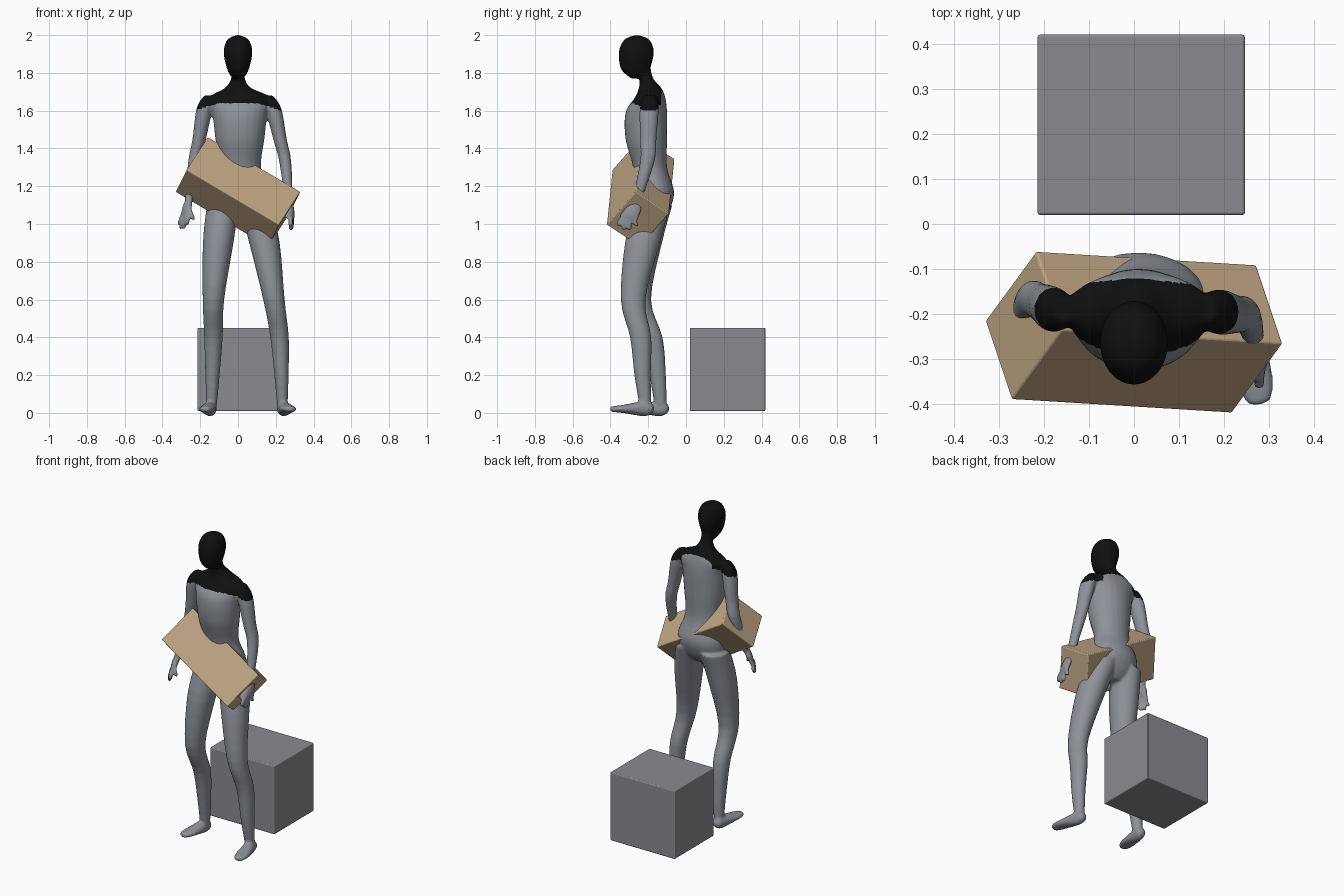
import bpy, bmesh, math
from mathutils import Vector, Matrix

if "Cube" in bpy.data.objects:
    bpy.data.objects.remove(bpy.data.objects["Cube"], do_unlink=True)

RIGHT, BACK, UP = Vector((1, 0, 0)), Vector((0, 1, 0)), Vector((0, 0, 1))


def material(name, red, green, blue):
    mat = bpy.data.materials.new(name)
    mat.use_nodes = True
    mat.diffuse_color = (red, green, blue, 1)
    shader = mat.node_tree.nodes["Principled BSDF"]
    shader.inputs["Base Color"].default_value = mat.diffuse_color
    return mat


body_grey = material("body grey", .27, .29, .32)
hood_black = material("hood black", .005, .005, .005)
carton_tan = material("carton tan", .52, .38, .23)
block_grey = material("block grey", .25, .26, .28)


def link_mesh(name, mesh):
    obj = bpy.data.objects.new(name, mesh)
    bpy.context.collection.objects.link(obj)
    return obj


def smooth_curve(before, start, end, after, t):
    """Point on a curve that passes through start and end."""
    tangent_in, tangent_out = (end - before) / 2, (after - start) / 2
    ease = t * t * (3 - 2 * t)
    return (start + (end - start) * ease + tangent_in * t * (1 - t) ** 2
            - tangent_out * t * t * (1 - t))


def loft(bm, sections, u=RIGHT, v=BACK, sides=24, steps=4):
    """Closed tube through elliptical sections (x, y, z, radius_u, radius_v)."""
    padded = [sections[0], *sections, sections[-1]]
    rows = []
    for four in zip(padded, padded[1:], padded[2:], padded[3:]):
        for step in range(steps):
            rows.append([smooth_curve(*values, step / steps) for values in zip(*four)])
    rows.append(sections[-1])
    rings = []
    for x, y, z, radius_u, radius_v in rows:
        ring = []
        for k in range(sides):
            angle = math.tau * k / sides
            offset = u * radius_u * math.cos(angle) + v * radius_v * math.sin(angle)
            ring.append(bm.verts.new(Vector((x, y, z)) + offset))
        rings.append(ring)
    faces = [bm.faces.new(rings[0]), bm.faces.new(rings[-1])]
    for lower, upper in zip(rings, rings[1:]):
        for k in range(sides):
            faces.append(bm.faces.new((lower[k - 1], lower[k], upper[k], upper[k - 1])))
    bmesh.ops.recalc_face_normals(bm, faces=faces)


def limb(bm, joints, radii, depth):
    loft(bm, [(*joint, r, r * depth) for joint, r in zip(joints, radii)])


def foot(bm, heel, toe):
    heel, toe = Vector(heel), Vector(toe)
    across = (toe - heel).cross(UP).normalized()
    # share of the length, half width, half height
    shape = (0, .01, .01), (.07, .03, .03), (.25, .034, .04), (.7, .042, .022), (.95, .03, .015), (1, .01, .01)
    loft(bm, [(*heel.lerp(toe, share), wide, tall) for share, wide, tall in
              [(s, w, h) for s, w, h in shape]], across, UP)


def finger(bm, base, tip, radius):
    bend = base.lerp(tip, .5) - BACK * .01
    limb(bm, [base, bend, base.lerp(tip, .9), tip], [radius, radius, radius, radius / 3], 1)


def hand(bm, wrist, knuckles, spread, reach, thumb):
    """Palm from wrist to knuckles, fingers fanned along the spread vector."""
    wrist, knuckles, spread = Vector(wrist), Vector(knuckles), Vector(spread)
    reach, thumb = Vector(reach), Vector(thumb)
    side = spread.normalized()
    thin = side.cross(UP)
    half = spread.length / 2
    loft(bm, [(*wrist, .02, .02), (*wrist.lerp(knuckles, .5), half, .02),
              (*knuckles, half, .016)], side, thin)
    for place in (-.4, -.13, .13, .4):
        base = knuckles + spread * place
        tip = base + reach * (1.1 - abs(place)) + spread * place * .3
        finger(bm, base, tip, .012)
    finger(bm, wrist.lerp(knuckles, .4) - spread * .2, thumb, .012)


bm = bmesh.new()

# Head
head = [(-.26, 2, .01, .01), (-.26, 1.975, .057, .067), (-.263, 1.91, .076, .093),
        (-.267, 1.82, .058, .077), (-.25, 1.77, .03, .04)]
loft(bm, [(0, *section) for section in head], steps=6)

# Neck, torso and pelvis
torso = [(-.23, 1.84, .04, .04), (-.21, 1.77, .037, .037), (-.19, 1.72, .07, .06),
         (-.19, 1.67, .16, .08), (-.21, 1.59, .146, .11), (-.21, 1.45, .13, .11),
         (-.19, 1.3, .112, .09), (-.17, 1.17, .15, .107), (-.18, 1.07, .14, .09),
         (-.19, 1.01, .06, .05)]
loft(bm, [(.01 if section[1] < 1.7 else 0, *section) for section in torso], steps=6)

# Legs
leg_radii = [.085, .081, .057, .049, .038, .028]
limb(bm, [(.09, -.18, 1.1), (.14, -.23, .9), (.19, -.28, .6), (.22, -.24, .4),
          (.23, -.23, .2), (.235, -.215, .04)], leg_radii, 1.15)
limb(bm, [(-.08, -.17, 1.1), (-.105, -.22, .9), (-.13, -.25, .6), (-.13, -.18, .4),
          (-.135, -.15, .2), (-.14, -.135, .04)], leg_radii, 1.15)
foot(bm, (.23, -.17, .023), (.28, -.4, .02))
foot(bm, (-.14, -.09, .023), (-.175, -.315, .02))

# Arms down to the wrist
arm_radii = [.025, .042, .036, .032, .02]
limb(bm, [(.16, -.19, 1.68), (.188, -.195, 1.61), (.222, -.2, 1.45), (.25, -.205, 1.33),
          (.27, -.265, 1.11)], arm_radii, 1.2)
limb(bm, [(-.155, -.19, 1.68), (-.178, -.19, 1.61), (-.205, -.175, 1.45), (-.232, -.17, 1.33),
          (-.262, -.245, 1.11)], arm_radii, 1.2)

# Hands
hand(bm, (.27, -.265, 1.12), (.284, -.295, 1.04), (.01, .09, 0), (-.004, -.02, -.075), (.255, -.345, 1.03))
hand(bm, (-.262, -.245, 1.12), (-.278, -.265, 1.05), (-.04, .06, 0), (-.02, -.01, -.08), (-.235, -.295, 1.02))

draft = bpy.data.meshes.new("draft")
bm.to_mesh(draft)
bm.free()
figure = link_mesh("figure", draft)

# Fuse the parts into one smooth skin
fuse = figure.modifiers.new("fuse", 'REMESH')
fuse.mode = 'VOXEL'
fuse.voxel_size = .0075
relax = figure.modifiers.new("relax", 'SMOOTH')
relax.iterations = 5
graph = bpy.context.evaluated_depsgraph_get()
skin = bpy.data.meshes.new_from_object(figure.evaluated_get(graph))
figure.modifiers.clear()
figure.data = skin
bpy.data.meshes.remove(draft)
skin.name = "figure"
skin.materials.clear()
skin.materials.append(body_grey)
skin.materials.append(hood_black)

# Black hood over head and shoulders
for face in skin.polygons:
    x, y, z = face.center
    hem = 1.64 - .3 * max(0, abs(x) - .1)
    nape = -.12 - .1 * abs(x)
    face.material_index = int(z > hem and (y < nape or z > 1.72))
    face.use_smooth = True


def box(name, mat, centre, size, rotation):
    bm = bmesh.new()
    bmesh.ops.create_cube(bm, size=1, matrix=Matrix.Diagonal((*size, 1)))
    bmesh.ops.bevel(bm, geom=bm.edges[:], offset=.006, segments=3, profile=.5, affect='EDGES')
    mesh = bpy.data.meshes.new(name)
    bm.to_mesh(mesh)
    bm.free()
    mesh.materials.append(mat)
    link_mesh(name, mesh).matrix_world = Matrix.Translation(centre) @ rotation.to_4x4()


# Tilted carton around the hips
long_axis = Vector((.49, -.03, -.29)).normalized()
back_axis = Vector((.11, .15, .17)).cross(long_axis).normalized()
tilt = Matrix((long_axis, back_axis, long_axis.cross(back_axis))).transposed()
box("tilted_carton", carton_tan, (0, -.24, 1.17), (.57, .22, .26), tilt)

# Block standing behind
box("floor_block", block_grey, (.016, .22, .23), (.46, .4, .44), Matrix.Identity(3))
